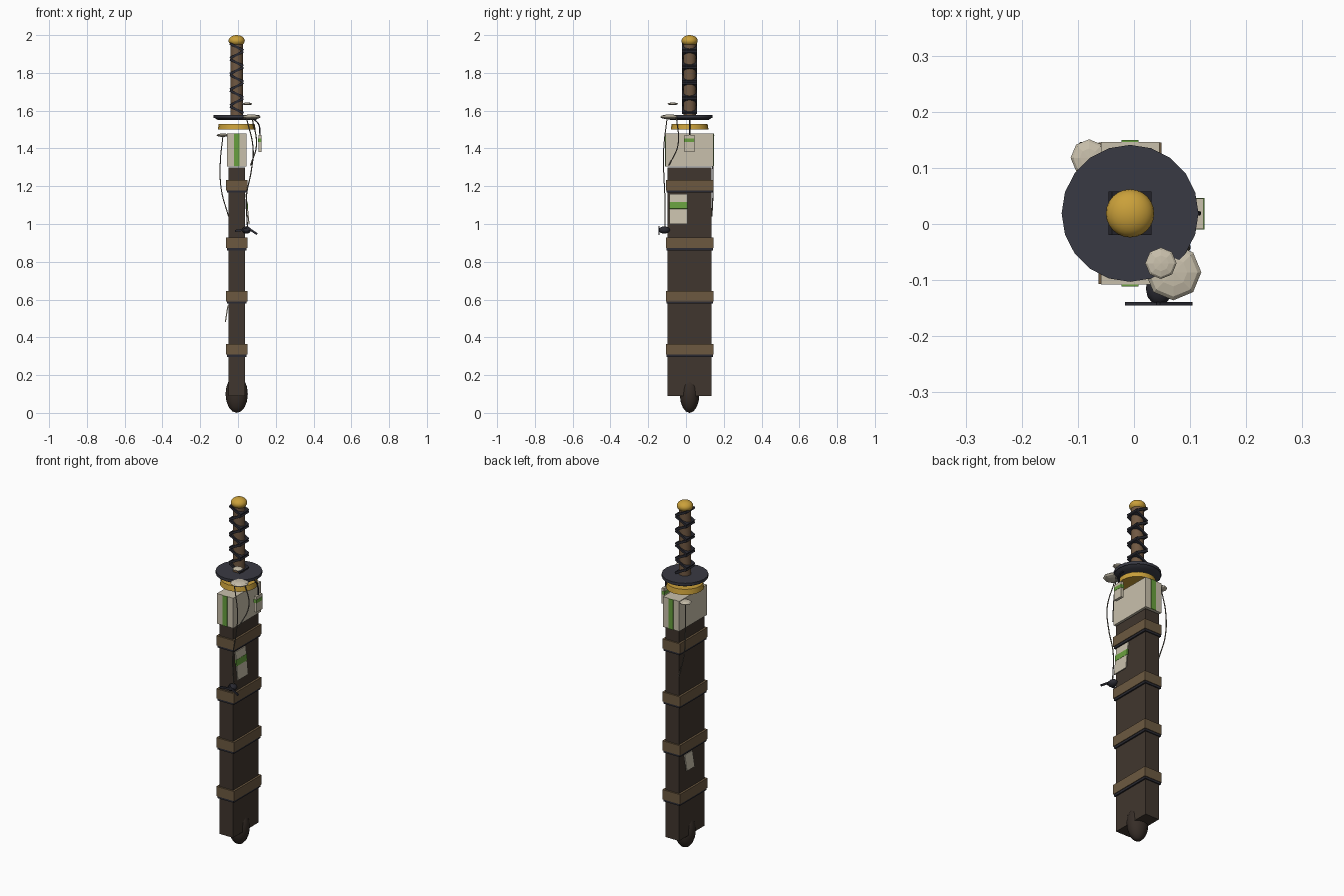
import bpy, math
from mathutils import Vector

if "Cube" in bpy.data.objects:
    bpy.data.objects.remove(bpy.data.objects["Cube"])

CX, CY = -0.007, 0.019  # sword axis


def material(name, r, g, b):
    m = bpy.data.materials.new(name)
    m.diffuse_color = [((c / 255 + 0.055) / 1.055) ** 2.4 for c in (r, g, b)] + [1]
    m.use_nodes = True
    m.node_tree.nodes["Principled BSDF"].inputs["Base Color"].default_value = m.diffuse_color
    return m


WOOD = material("dark wood", 64, 54, 46)
TIP = material("tip brown", 54, 45, 39)
LEATHER = material("leather band", 108, 89, 64)
GRIP = material("grip brown", 112, 88, 66)
IRON = material("dark iron", 57, 58, 67)
WRAP = material("black wrap", 42, 42, 50)
GOLD = material("gold", 202, 160, 58)
PAPER = material("paper", 201, 192, 172)
GREEN = material("green", 104, 160, 62)
CORD = material("cord", 112, 106, 96)


def finish(name, mat, smooth=None):
    ob = bpy.context.object
    ob.name = name
    ob.data.materials.append(mat)
    if smooth:
        bpy.ops.object.shade_smooth_by_angle(angle=math.radians(smooth))
    return ob


def box(name, mat, center, size, rot=(0, 0, 0)):
    bpy.ops.mesh.primitive_cube_add(size=1, location=center, rotation=rot)
    bpy.context.object.scale = size
    return finish(name, mat)


def cone(name, mat, z0, z1, r0, r1, sides):
    bpy.ops.mesh.primitive_cone_add(vertices=sides, radius1=r0, radius2=r1, depth=z1 - z0,
                                    location=(CX, CY, (z0 + z1) / 2))
    return finish(name, mat, 40)


def ball(name, mat, center, radii, seg, rings, smooth=None):
    bpy.ops.mesh.primitive_uv_sphere_add(segments=seg, ring_count=rings, location=center)
    bpy.context.object.scale = radii
    return finish(name, mat, smooth)


def cord(name, mat, points, radius):
    cu = bpy.data.curves.new(name, "CURVE")
    cu.dimensions = "3D"
    cu.bevel_depth, cu.bevel_resolution, cu.resolution_u = radius, 1, 6
    sp = cu.splines.new("BEZIER")
    sp.bezier_points.add(len(points) - 1)
    for bp, p in zip(sp.bezier_points, points):
        bp.co = p
        bp.handle_left_type = bp.handle_right_type = "AUTO"
    cu.materials.append(mat)
    ob = bpy.data.objects.new(name, cu)
    bpy.context.collection.objects.link(ob)


# scabbard body and tip
box("scabbard", WOOD, (CX, CY, 0.695), (0.088, 0.234, 1.21))
ball("scabbard_tip", TIP, (CX, CY, 0.1), (0.059, 0.052, 0.1), 12, 8, 40)

# leather bands, each with a thin dark cord underneath
for i, z in enumerate((0.336, 0.618, 0.9, 1.206)):
    box(f"band_{i}", LEATHER, (CX, CY, z), (0.112, 0.252, 0.056))
    box(f"band_cord_{i}", WRAP, (CX, CY, z - 0.034), (0.104, 0.246, 0.012))

# paper sleeve at the mouth with a green stripe front and back
box("mouth_sleeve", PAPER, (CX, CY, 1.392), (0.104, 0.254, 0.174))
for side, s in (("front", -1), ("back", 1)):
    box(f"sleeve_stripe_{side}", GREEN, (CX, CY + s * 0.128, 1.392), (0.03, 0.005, 0.174))

# gold collar and round guard
cone("collar", GOLD, 1.5, 1.53, 0.1, 0.095, 20)
cone("guard", IRON, 1.562, 1.578, 0.122, 0.122, 20)
cone("guard_lower", IRON, 1.55, 1.562, 0.1, 0.117, 20)

# grip, crossing wraps and pommel
cone("grip", GRIP, 1.57, 1.96, 0.033, 0.033, 16)
for i in range(9):
    box(f"grip_wrap_{i}", WRAP, (CX, CY, 1.605 + i * 0.0415), (0.079, 0.078, 0.013),
        (0, (-1) ** i * math.radians(27), 0))
ball("pommel", GOLD, (CX, CY, 1.97), (0.043, 0.043, 0.03), 24, 12, 40)

# flat eight-sided charms near the guard
ball("large_cap", PAPER, (0.07, -0.086, 1.567), (0.05, 0.05, 0.013), 8, 6)
ball("small_cap", PAPER, (0.048, -0.07, 1.636), (0.028, 0.028, 0.007), 8, 6)
ball("back_cap", PAPER, (-0.08, 0.118, 1.47), (0.033, 0.033, 0.009), 8, 6)

# hanging cords
cord("back_cord", CORD, [(-0.08, 0.12, 1.465), (-0.094, 0.14, 1.32),
                         (-0.088, 0.143, 1.18), (-0.05, 0.137, 1.04)], 0.003)
cord("front_cord", CORD, [(0.045, -0.1, 1.56), (0.08, -0.118, 1.4), (0.07, -0.118, 1.28),
                          (0.045, -0.112, 1.15), (0.05, -0.11, 0.98)], 0.003)
cord("side_cord", CORD, [(0.075, -0.05, 1.56), (0.098, -0.042, 1.42),
                         (0.066, -0.09, 1.31)], 0.003)
cord("tag_cord", WRAP, [(0.075, 0.019, 1.56), (0.108, 0.019, 1.53), (0.117, 0.019, 1.46)], 0.004)

# paper tags: (name, centre, y width, height, tilt, green bar offset)
for name, c, w, h, tilt, bar in (
        ("upper_tag", (0.116, 0.018, 1.425), 0.054, 0.09, 0, 0.018),
        ("long_tag", (0.05, -0.04, 1.08), 0.094, 0.16, -0.1, 0.018),
        ("low_tag", (-0.06, 0.055, 0.525), 0.07, 0.09, 0.16, None)):
    t = 0.016 if name == "upper_tag" else 0.006
    tag = box(name, PAPER, c, (t, w, h), (0, tilt, 0))
    if bar is not None:
        off = Vector((math.sin(tilt), 0, math.cos(tilt))) * bar
        box(name + "_bar", GREEN, Vector(c) + off, (t + 0.003, w + 0.002, h * 0.22), (0, tilt, 0))

# small dark winged charm
ball("charm_body", WRAP, (0.045, -0.115, 0.968), (0.024, 0.03, 0.019), 12, 8, 40)
for i, (x, z, length, tilt) in enumerate(((0.022, 0.968, 0.075, -0.12), (0.072, 0.966, 0.07, 0.6))):
    box(f"charm_wing_{i}", WRAP, (x, -0.142, z), (length, 0.006, 0.011), (0, tilt, 0))
